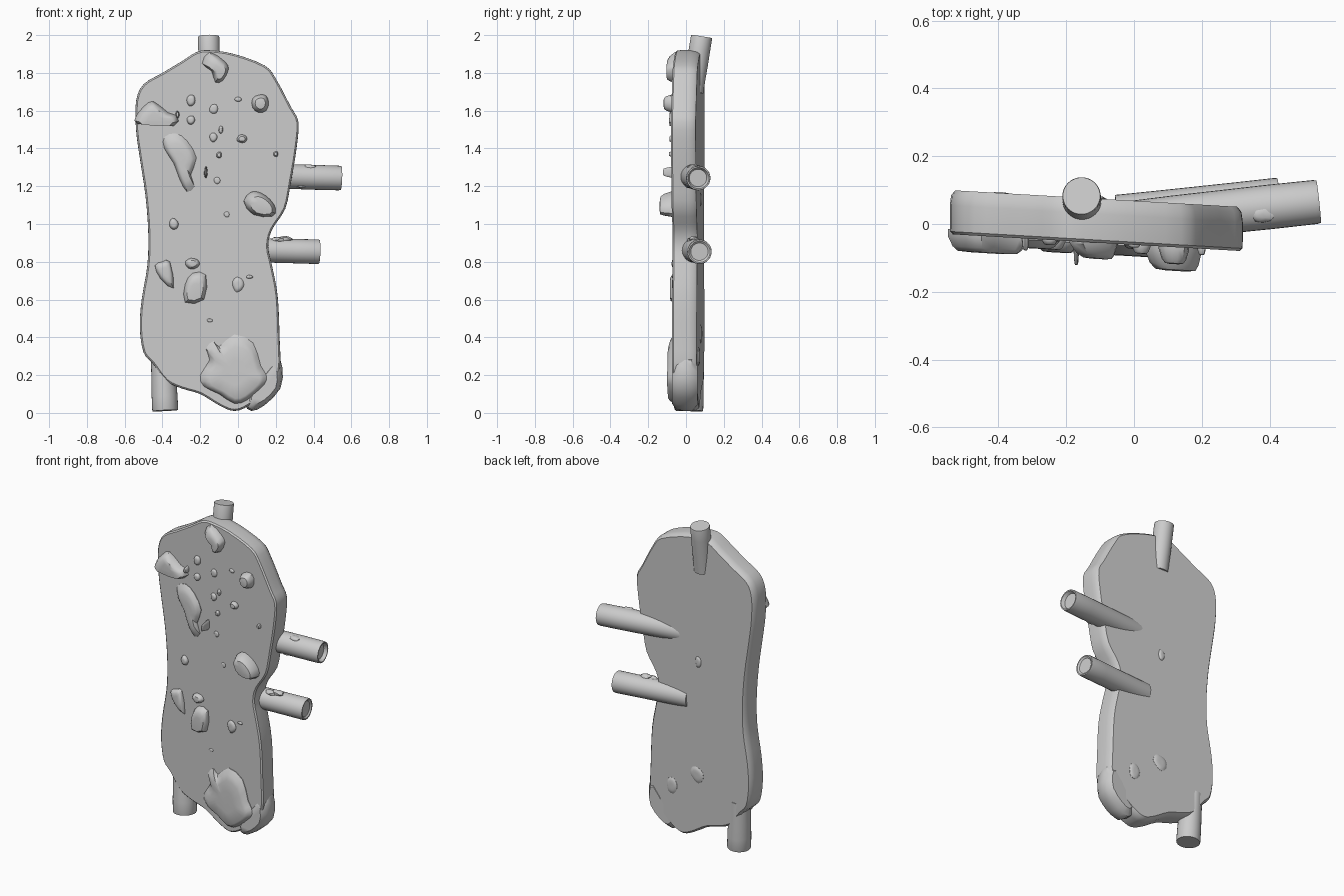
import bpy, bmesh, math, random
from mathutils import Vector

if "Cube" in bpy.data.objects:
    bpy.data.objects.remove(bpy.data.objects["Cube"])
random.seed(4)


def front_y(x):            # the slab is turned slightly about z
    return -0.0615 - 0.058 * x


def back_y(x):
    return front_y(x) + 0.13


def finish(name, bm, angle=38):
    bmesh.ops.recalc_face_normals(bm, faces=bm.faces)
    me = bpy.data.meshes.new(name)
    bm.to_mesh(me)
    bm.free()
    ob = bpy.data.objects.new(name, me)
    bpy.context.collection.objects.link(ob)
    bpy.ops.object.select_all(action='DESELECT')
    ob.select_set(True)
    bpy.context.view_layer.objects.active = ob
    bpy.ops.object.shade_smooth_by_angle(angle=math.radians(angle))
    return ob


def loft(name, rings, angle=38):
    bm = bmesh.new()
    vs = [[bm.verts.new(p) for p in r] for r in rings]
    n = len(rings[0])
    for a, b in zip(vs, vs[1:]):
        for i in range(n):
            j = (i + 1) % n
            bm.faces.new((a[i], a[j], b[j], b[i]))
    bm.faces.new(vs[0][::-1])
    bm.faces.new(vs[-1])
    return finish(name, bm, angle)


def smooth_loop(pts, steps):
    out, n = [], len(pts)
    P = [Vector(p) for p in pts]
    for i in range(n):
        a, b, c, d = (P[(i + k - 1) % n] for k in range(4))
        for s in range(steps):
            t = s / steps
            out.append(0.5 * (2 * b + (c - a) * t + (2 * a - 5 * b + 4 * c - d) * t * t
                              + (3 * b - a - 3 * c + d) * t ** 3))
    return out


def inset(pts, d):         # outline runs clockwise seen from the front
    out, n = [], len(pts)
    for i, p in enumerate(pts):
        t = (pts[(i + 1) % n] - pts[i - 1]).normalized()
        out.append(p + Vector((t.y, -t.x)) * d)
    return out


def lump(name, pts, h, top=0.7, shift=(0, 0), steps=2, surf=front_y, sign=-1):
    """Raised chip on the slab face, from its outline in x and z."""
    o = smooth_loop(pts, steps)
    c = sum(o, Vector((0, 0))) / len(o)
    rings = []
    for s, k, f in ((1, -0.3, 0), (1, 0.12, 0), ((1 + top) / 2, 0.7, 0.5), (top, 0.95, 1), (top * 0.5, 1, 1)):
        ring = []
        for p in o:
            q = c + (p - c) * s + Vector(shift) * f
            ring.append((q.x, surf(q.x) + sign * h * k, q.y))
        rings.append(ring)
    return loft(name, rings)


def pebble(name, x, z, rx, rz, h, **kw):
    pts = []
    for i in range(7):
        a = -i * math.tau / 7
        w = random.uniform(0.88, 1.1)
        pts.append((x + rx * w * math.cos(a), z + rz * w * math.sin(a)))
    return lump(name, pts, h, 0.6, **kw)


def peg(name, end, root, r_end, r_root, dish=0.0):
    """Round peg with a slightly worn surface and an optional dished end."""
    end, root = Vector(end), Vector(root)
    q = (end - root).to_track_quat('Z', 'Y')
    L = (end - root).length
    levels = [(t * L, r_root + (r_end - r_root) * t + random.uniform(-.0015, .0015))
              for t in (0, .25, .5, .75, .98)]
    levels += [(L, r_end - 0.003)]
    if dish:
        levels += [(L, r_end * 0.85), (L - dish, r_end * 0.7)]
    rings = [[root + q @ Vector((r * math.cos(i * math.tau / 28), r * math.sin(i * math.tau / 28), z))
              for i in range(28)] for z, r in levels]
    return loft(name, rings)


# Main slab
outline = [(-.15, 1.92), (-.02, 1.9), (.14, 1.84), (.2, 1.77), (.28, 1.62), (.32, 1.54), (.31, 1.4),
           (.28, 1.22), (.25, 1.08), (.18, .97), (.16, .88), (.18, .78), (.21, .62), (.22, .4),
           (.22, .22), (.15, .12), (.06, .04), (-.02, .01), (-.1, .04), (-.2, .1), (-.3, .13),
           (-.38, .17), (-.45, .26), (-.5, .32), (-.52, .45), (-.51, .6), (-.48, .78), (-.475, .95),
           (-.49, 1.15), (-.52, 1.35), (-.54, 1.5), (-.54, 1.65), (-.5, 1.74), (-.4, 1.8), (-.3, 1.86),
           (-.22, 1.91)]
edge = smooth_loop(outline, 3)
rings = []
for d, t in ((.009, 0), (.001, .008), (0, .03), (0, .085), (.004, .115), (.016, .13)):
    rings.append([(p.x, front_y(p.x) + t, p.y) for p in inset(edge, d)])
loft("slab", rings)

# Pegs
peg("top_peg", (-.155, .083, 1.993), (-.15, .035, 1.7), .058, .058)
peg("upper_side_peg", (.545, .066, 1.243), (-.02, .005, 1.26), .066, .062, .02)
peg("lower_side_peg", (.43, .072, .853), (-.05, .022, .865), .066, .064, .008)
peg("bottom_peg", (-.385, .022, .012), (-.40, .034, .32), .07, .06)

# Broken rock at the lower right corner
corner = smooth_loop([(.2, .29), (.235, .24), (.225, .13), (.14, .04), (.07, .01), (.04, .05), (.09, .14)], 2)
mid = Vector((.14, .14))
loft("corner_rock", [[(mid.x + (p.x - mid.x) * s, y, mid.y + (p.y - mid.y) * s) for p in corner]
                     for s, y in ((.7, -.075), (.93, -.05), (1, -.01), (1, .03), (.75, .062))])

# Large chips on the front face
lump("base_chip", [(-.2, .2), (-.15, .28), (-.17, .34), (-.13, .38), (-.1, .35), (-.02, .415), (.08, .37),
                   (.12, .25), (.15, .2), (.14, .15), (.05, .07), (-.02, .05), (-.1, .1), (-.18, .14)],
     .034, .75, (.01, -.02))
lump("left_chip", [(-.54, 1.57), (-.5, 1.62), (-.45, 1.65), (-.37, 1.59), (-.32, 1.57), (-.34, 1.52),
                   (-.53, 1.53)], .05, .75, (0, -.015))
lump("long_chip", [(-.39, 1.46), (-.33, 1.48), (-.27, 1.44), (-.22, 1.35), (-.25, 1.26), (-.23, 1.2),
                   (-.27, 1.17), (-.31, 1.24), (-.34, 1.32), (-.39, 1.4)], .028, .65)
lump("top_chip", [(-.19, 1.85), (-.15, 1.91), (-.07, 1.86), (-.05, 1.82), (-.08, 1.76), (-.12, 1.75),
                  (-.14, 1.81)], .048, .6, (.01, -.01))
lump("right_chip", [(.03, 1.12), (.07, 1.17), (.12, 1.165), (.17, 1.13), (.2, 1.08), (.18, 1.04), (.08, 1.05)],
     .07, .7, (.005, -.008))
lump("low_left_chip", [(-.44, .78), (-.4, .8), (-.36, .8), (-.34, .66), (-.41, .71)], .024, .65)
lump("low_chip", [(-.28, .68), (-.24, .74), (-.17, .73), (-.18, .6), (-.28, .585)], .036, .7, (0, -.01))

# Pebbles, shallow bumps and a thin spike
for i, (x, z, rx, rz, h) in enumerate([
        (.12, 1.64, .045, .05, .05), (.02, 1.45, .028, .022, .025), (-.24, .79, .038, .028, .028),
        (-.34, 1.0, .026, .03, .018), (.2, 1.37, .013, .015, .018), (-.1, 1.365, .015, .018, .02),
        (-.25, 1.655, .025, .03, .015), (-.25, 1.55, .022, .025, .015), (-.13, 1.61, .022, .025, .01),
        (-.13, 1.46, .02, .025, .012), (-.09, 1.5, .012, .022, .012), (0, 1.66, .02, .012, .008),
        (-.11, 1.23, .018, .02, .006), (0, .68, .032, .038, .012), (.06, .72, .018, .01, .008),
        (-.15, .49, .015, .01, .005), (-.06, 1.05, .015, .015, .005), (-.32, 1.58, .01, .02, .035)]):
    pebble(f"pebble_{i + 1}", x, z, rx, rz, h)
pebble("spike", -.17, 1.275, .009, .03, .07)

# Small bumps on the back face and on the side pegs
for i, (x, z, rx, rz) in enumerate([(-.14, 1.13, .02, .035), (-.13, .42, .045, .05), (.05, .3, .04, .05)]):
    pebble(f"back_bump_{i + 1}", x, z, rx, rz, .009, surf=back_y, sign=1)
for i, (x, y, z) in enumerate([(.21, .03, .915), (.25, .04, .92), (.33, .02, 1.205), (.38, .03, 1.3)]):
    bm = bmesh.new()
    bmesh.ops.create_icosphere(bm, subdivisions=2, radius=1)
    for v in bm.verts:
        k = random.uniform(.85, 1.1)
        v.co = Vector((x + v.co.x * .04 * k, y + v.co.y * .025 * k, z + v.co.z * .016 * k))
    finish(f"peg_chip_{i + 1}", bm)
